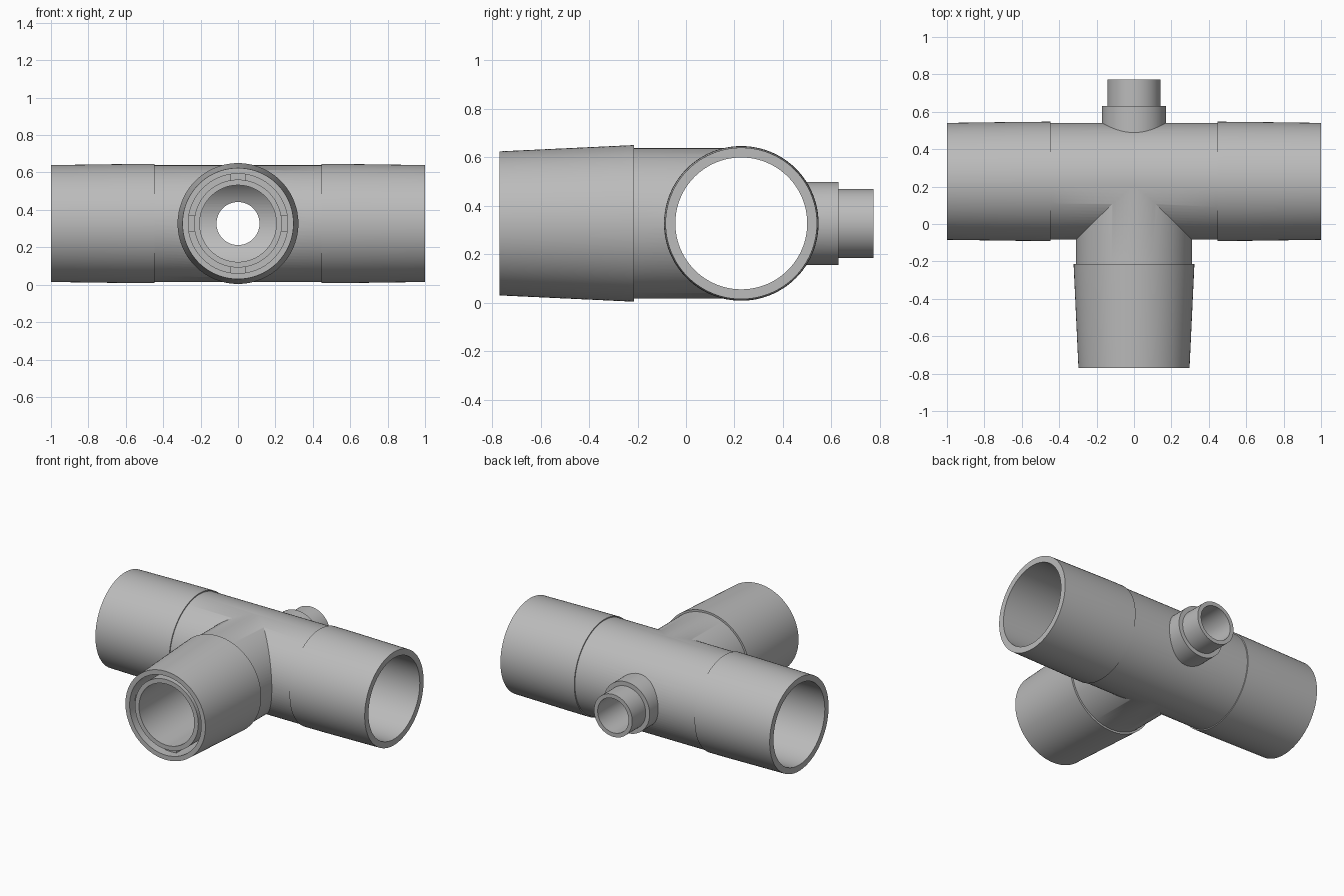
import bpy, bmesh, math
from mathutils import Vector

if "Cube" in bpy.data.objects:
    bpy.data.objects.remove(bpy.data.objects["Cube"], do_unlink=True)

CENTRE = Vector((0, 0.228, 0.327))
X, Y, Z = Vector((1, 0, 0)), Vector((0, 1, 0)), Vector((0, 0, 1))
SEGMENTS = 96

grey = bpy.data.materials.new("plain grey")
grey.use_nodes = True
grey.diffuse_color = (0.5, 0.5, 0.5, 1)
grey.node_tree.nodes["Principled BSDF"].inputs["Base Color"].default_value = (0.5, 0.5, 0.5, 1)


def finish(name, bm):
    bmesh.ops.recalc_face_normals(bm, faces=bm.faces)
    mesh = bpy.data.meshes.new(name)
    bm.to_mesh(mesh)
    bm.free()
    mesh.materials.append(grey)
    obj = bpy.data.objects.new(name, mesh)
    bpy.context.collection.objects.link(obj)
    return obj


def revolve(name, axis, profile, tube=False):
    """Turn (distance along axis, radius) points about an axis through CENTRE."""
    side = Z.cross(axis)
    bm = bmesh.new()
    rings = []
    for along, radius in profile:
        ring = []
        for i in range(SEGMENTS):
            a = math.tau * i / SEGMENTS
            ring.append(bm.verts.new(CENTRE + axis * along
                                     + (side * math.cos(a) + Z * math.sin(a)) * radius))
        rings.append(ring)
    pairs = list(zip(rings, rings[1:]))
    if tube:
        pairs.append((rings[-1], rings[0]))
    else:
        bm.faces.new(rings[0])
        bm.faces.new(rings[-1])
    for r, s in pairs:
        for i in range(SEGMENTS):
            j = (i + 1) % SEGMENTS
            bm.faces.new((r[i], r[j], s[j], s[i]))
    return finish(name, bm)


def combine(target, other, operation):
    mod = target.modifiers.new(other.name, 'BOOLEAN')
    mod.operation = operation
    mod.solver = 'EXACT'
    mod.object = other
    graph = bpy.context.evaluated_depsgraph_get()
    mesh = bpy.data.meshes.new_from_object(target.evaluated_get(graph))
    target.modifiers.clear()
    target.data = mesh
    bpy.data.objects.remove(other, do_unlink=True)


def smooth(obj):
    bpy.ops.object.select_all(action='DESELECT')
    obj.select_set(True)
    bpy.context.view_layer.objects.active = obj
    bpy.ops.object.shade_smooth_by_angle(angle=math.radians(30))


# Main run with slightly raised, tapering end sockets
half = [(0.447, 0.312), (0.447, 0.319), (0.6, 0.318), (1.0, 0.3125)]
body = revolve("tee_body", X, [(-a, r) for a, r in reversed(half)] + half)

# Front branch: neck, step and tapered spigot
combine(body, revolve("front_branch", -Y,
        [(0, 0.31), (0.443, 0.31), (0.443, 0.323), (0.998, 0.297)]), 'UNION')

# Back port: collar and narrower nozzle
combine(body, revolve("back_port", Y,
        [(0.17, 0.171), (0.402, 0.171), (0.402, 0.142), (0.545, 0.142)]), 'UNION')

# Bores through the run, the branch and the port
combine(body, revolve("run_bore", X, [(-1.2, 0.272), (1.2, 0.272)]), 'DIFFERENCE')
combine(body, revolve("branch_bore", -Y,
        [(0.05, 0.205), (0.7, 0.205), (0.7, 0.266), (1.2, 0.266)]), 'DIFFERENCE')
combine(body, revolve("port_bore", Y, [(0.1, 0.115), (0.8, 0.115)]), 'DIFFERENCE')
smooth(body)

# Inner sleeve standing in the branch mouth
sleeve = revolve("inner_sleeve", -Y,
                 [(0.69, 0.205), (0.985, 0.205), (0.985, 0.235), (0.69, 0.235)], tube=True)
smooth(sleeve)

# Four small ribs joining the sleeve to the branch wall
for k, place in enumerate(("left", "top", "right", "bottom")):
    a = k * math.pi / 2
    outward = X * math.cos(a) + Z * math.sin(a)
    sideways = Y.cross(outward)
    bm = bmesh.new()
    bmesh.ops.create_cube(bm, size=1)
    for v in bm.verts:
        c = v.co.copy()
        v.co = (CENTRE + outward * (0.25 + c.x * 0.04) + sideways * c.y * 0.085
                - Y * (0.82 + c.z * 0.24))
    finish("sleeve_rib_" + place, bm)
